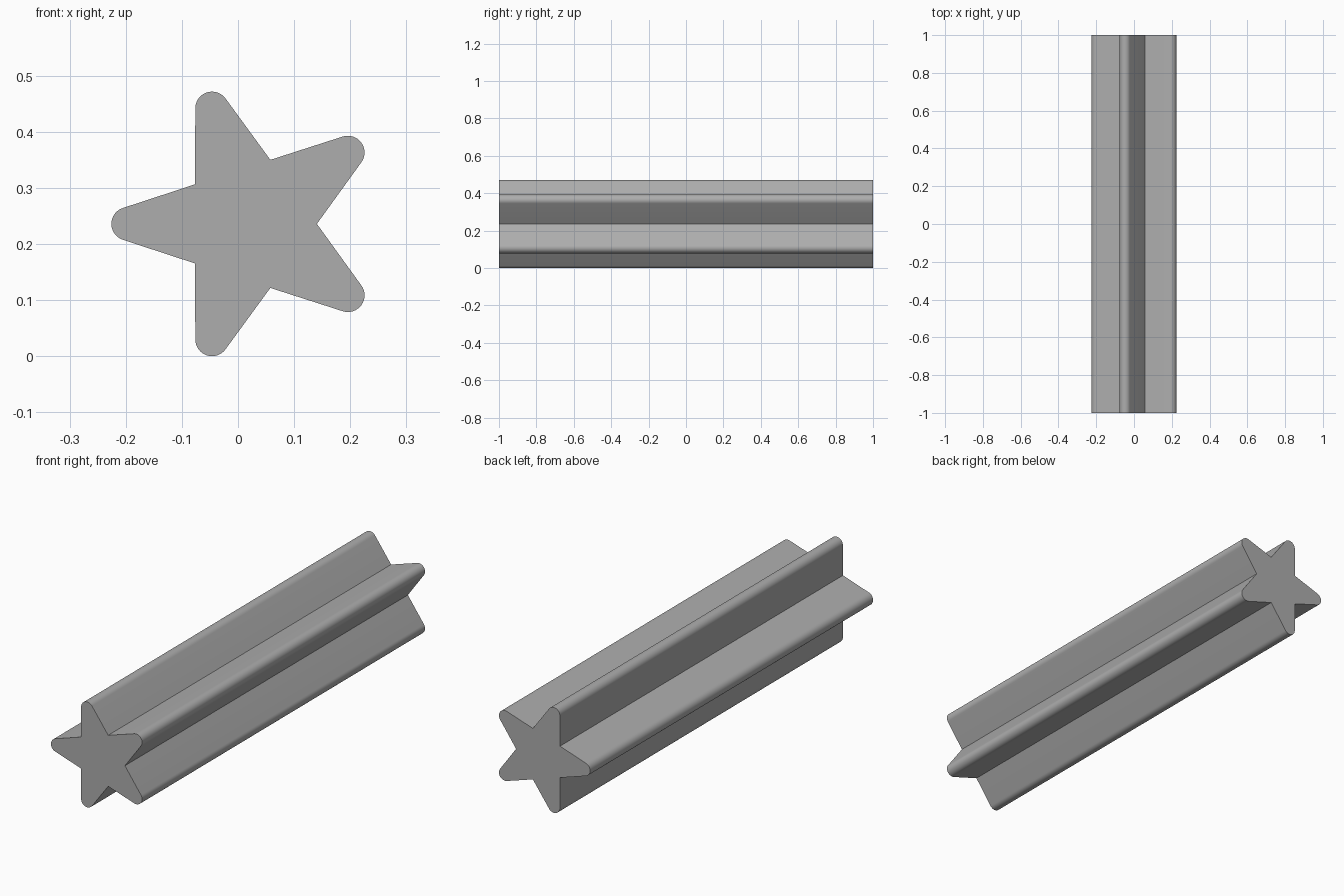
import bpy
import bmesh
import math

cube = bpy.data.objects.get("Cube")
if cube:
    bpy.data.objects.remove(cube, do_unlink=True)

# Star measurements
CX, CZ = 0.0206, 0.2357        # axis of the bar
INNER = 0.12                   # radius of the notches
TIP = 0.2165                   # distance to the centre of each rounded tip
ROUND = 0.0298                 # radius of each rounded tip
LENGTH = 2.0
ARC_STEPS = 16

grey = bpy.data.materials.new("grey")
grey.use_nodes = True
colour = (0.42, 0.42, 0.42, 1.0)
grey.diffuse_color = colour
grey.node_tree.nodes["Principled BSDF"].inputs["Base Color"].default_value = colour


def polar(radius, angle):
    return radius * math.cos(angle), radius * math.sin(angle)


# Profile: a notch followed by a rounded tip, five times
profile = []
for i in range(5):
    notch = math.radians(72 * i)
    profile.append(polar(INNER, notch))
    tip = notch + math.radians(36)
    tx, tz = polar(TIP, tip)
    for s in range(ARC_STEPS + 1):
        dx, dz = polar(ROUND, tip + math.radians(-72 + 144 * s / ARC_STEPS))
        profile.append((tx + dx, tz + dz))

# Extrude the profile from front to back
bm = bmesh.new()
front = bm.faces.new([bm.verts.new((CX + x, -LENGTH / 2, CZ + z)) for x, z in profile])
result = bmesh.ops.extrude_face_region(bm, geom=[front], use_keep_orig=True)
back_verts = [g for g in result["geom"] if isinstance(g, bmesh.types.BMVert)]
bmesh.ops.translate(bm, verts=back_verts, vec=(0, LENGTH, 0))
bmesh.ops.recalc_face_normals(bm, faces=bm.faces)

mesh = bpy.data.meshes.new("star_bar")
bm.to_mesh(mesh)
bm.free()
mesh.materials.append(grey)
star_bar = bpy.data.objects.new("star_bar", mesh)
bpy.context.collection.objects.link(star_bar)

# Smooth tips, sharp notches and ends
bpy.ops.object.select_all(action="DESELECT")
star_bar.select_set(True)
bpy.context.view_layer.objects.active = star_bar
bpy.ops.object.shade_smooth_by_angle(angle=math.radians(30))
